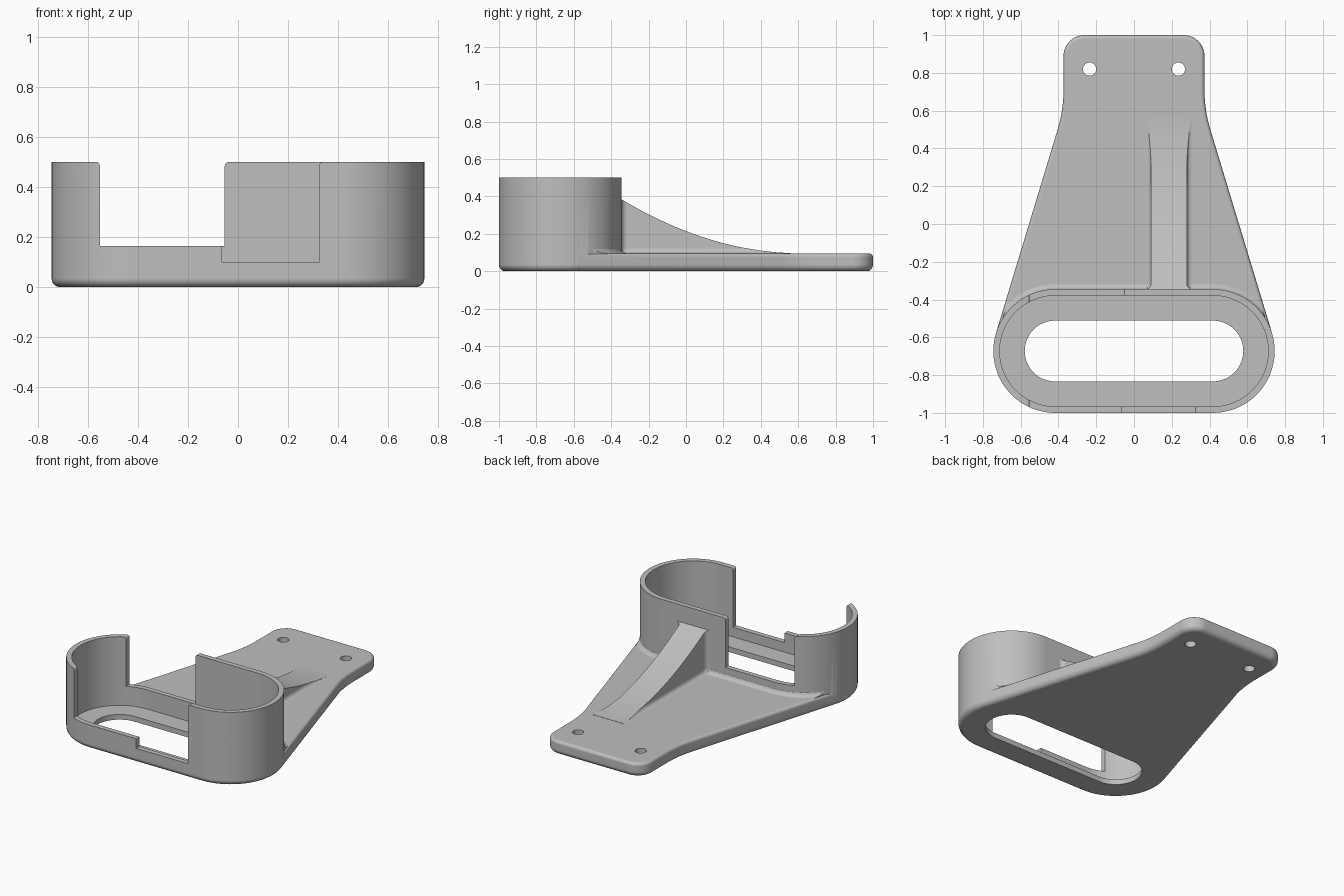
import bpy, bmesh
from math import sin, cos, pi, sqrt, radians
from mathutils import Vector

cube = bpy.data.objects.get("Cube")
if cube:
    bpy.data.objects.remove(cube, do_unlink=True)

# Main dimensions
CY, HALF, R = -0.6725, 0.4175, 0.3275     # cup centre, straight half length, radius
WALL, FLOOR, TOP = 0.034, 0.035, 0.5
PLATE = 0.095
FILLET = 0.03

grey = bpy.data.materials.new("light grey")
grey.use_nodes = True
COLOUR = (0.52, 0.52, 0.52, 1)
grey.diffuse_color = COLOUR
grey.node_tree.nodes["Principled BSDF"].inputs["Base Color"].default_value = COLOUR


def loft(name, rings):
    """Closed solid skinned through equal-length rings of points."""
    bm = bmesh.new()
    rows = [[bm.verts.new(p) for p in ring] for ring in rings]
    n = len(rows[0])
    for a, b in zip(rows, rows[1:]):
        for i in range(n):
            j = (i + 1) % n
            bm.faces.new((a[i], a[j], b[j], b[i]))
    bm.faces.new(rows[0][::-1])
    bm.faces.new(rows[-1])
    bmesh.ops.recalc_face_normals(bm, faces=bm.faces[:])
    mesh = bpy.data.meshes.new(name)
    bm.to_mesh(mesh)
    bm.free()
    mesh.materials.append(grey)
    ob = bpy.data.objects.new(name, mesh)
    bpy.context.collection.objects.link(ob)
    return ob


def combine(target, other, operation):
    """Apply a boolean and discard the tool object."""
    mod = target.modifiers.new(operation, 'BOOLEAN')
    mod.operation, mod.solver, mod.object = operation, 'EXACT', other
    bpy.context.view_layer.objects.active = target
    bpy.ops.object.modifier_apply(modifier=mod.name)
    bpy.data.objects.remove(other, do_unlink=True)


def arc(cx, cy, r, a0, a1, n):
    return [(cx + r * cos(radians(a0 + (a1 - a0) * i / n)),
             cy + r * sin(radians(a0 + (a1 - a0) * i / n))) for i in range(n + 1)]


def stadium(r):
    return arc(HALF, CY, r, -90, 90, 32) + arc(-HALF, CY, r, 90, 270, 32)


def at(points, z):
    return [(x, y, z) for x, y in points]


def inset(points, d):
    """Mitred inward offset of a counter-clockwise outline."""
    out, n = [], len(points)
    for i in range(n):
        p = Vector(points[i])
        u = (p - Vector(points[i - 1])).normalized()
        v = (Vector(points[(i + 1) % n]) - p).normalized()
        a, b = Vector((-u.y, u.x)), Vector((-v.y, v.x))
        q = p + (a + b) * d / (1 + a.dot(b))
        out.append((q.x, q.y))
    return out


def round_steps(r, n=6):
    """(inset, height) pairs of a quarter round, bottom to side."""
    return [(r * (1 - sin(i * pi / 2 / n)), r * (1 - cos(i * pi / 2 / n)))
            for i in range(n + 1)]


def cove(t, r=FILLET):
    """Extra width of a concave fillet at distance t from its base."""
    return r - sqrt(r * r - (r - t) ** 2) if t < r else 0


# Mounting plate: tapered tail with rounded edges
SLANT = 16.65
side = [(0.62, CY)] + arc(HALF, CY, R, SLANT, SLANT, 1)[:1]
side += arc(1.123, 0.715, 0.75, 180 + SLANT, 180, 10)
side += arc(0.263, 0.89, 0.11, 0, 90, 12)
outline = side + [(-x, y) for x, y in reversed(side)]
rings = [at(inset(outline, d), z) for d, z in round_steps(0.035)]
rings += [at(inset(outline, d), PLATE - z) for d, z in reversed(round_steps(0.02))]
body = loft("holder_body", rings)

# Cup: stadium column with rounded bottom edge
rings = [at(stadium(R - d), z) for d, z in round_steps(0.035)]
combine(body, loft("cup", rings + [at(stadium(R), TOP)]), 'UNION')

# Fillet between cup and plate, trimmed to the plate outline
steps = [FILLET * (1 - cos(i * pi / 14)) for i in range(8)]
rings = [at(stadium(R + FILLET), 0.06)]
rings += [at(stadium(R + cove(t)), PLATE + t) for t in steps[:-1]]
rings += [at(stadium(R - 0.006), PLATE + FILLET)]
skirt = loft("cup_fillet", rings)
trim = inset(outline, 0.012)
combine(skirt, loft("trim", [at(trim, 0.05), at(trim, 0.2)]), 'INTERSECT')
combine(body, skirt, 'UNION')

# Curved rib with filleted base and flared root
RIB_X, RIB_W, BACK, TIP = 0.185, 0.095, CY + R, 0.62
stations = [BACK - 0.015] + [BACK + s for s in steps]
stations += [BACK + FILLET + (0.56 - BACK - FILLET) * i / 24 for i in range(1, 25)]
rings = []
for y in stations:
    h = 0.311 * (TIP - y) ** 2
    w = RIB_W + cove(max(y - BACK, 0))
    low = min(h, FILLET)
    half = [(w + FILLET, 0.06)]
    half += [(w + cove(low * i / 6), PLATE + low * i / 6) for i in range(7)]
    half += [(w + cove(low), PLATE + max(h, low + 0.0005))]
    rings.append([(RIB_X + x, y, z) for x, z in half] +
                 [(RIB_X - x, y, z) for x, z in reversed(half)])
combine(body, loft("rib", rings), 'UNION')

# Cavity and floor slot
combine(body, loft("cavity", [at(stadium(R - WALL), z) for z in (FLOOR, 0.7)]), 'DIFFERENCE')
combine(body, loft("slot", [at(stadium(0.161), z) for z in (-0.1, 0.2)]), 'DIFFERENCE')


def notch(name, floor, y0, y1):
    """Wall opening with rounded upper corners above a floor line."""
    r, x0, x1 = 0.015, floor[0][0], floor[-1][0]
    prof = floor + arc(x1 + r, TOP - r, r, 180, 90, 5) + [(x1 + r, 0.6), (x0 - r, 0.6)]
    prof += arc(x0 - r, TOP - r, r, 90, 0, 5)
    combine(body, loft(name, [[(x, y, z) for x, z in prof] for y in (y0, y1)]), 'DIFFERENCE')


# Wall openings: stepped at the front, plain at the back
notch("front_notch", [(-0.552, 0.165), (-0.063, 0.165), (-0.063, 0.1), (0.325, 0.1)], -1.1, CY)
notch("back_notch", [(-0.552, 0.165), (-0.053, 0.165)], CY - 0.05, -0.2)

# Screw holes
for x in (-0.235, 0.235):
    ring = arc(x, 0.82, 0.035, 0, 345, 23)
    combine(body, loft("screw_hole", [at(ring, -0.1), at(ring, 0.2)]), 'DIFFERENCE')

# Smooth shading with crisp edges
bpy.ops.object.select_all(action='DESELECT')
body.select_set(True)
bpy.context.view_layer.objects.active = body
bpy.ops.object.shade_smooth_by_angle(angle=radians(30))
weighted = body.modifiers.new("weighted_normals", 'WEIGHTED_NORMAL')
weighted.keep_sharp = True
